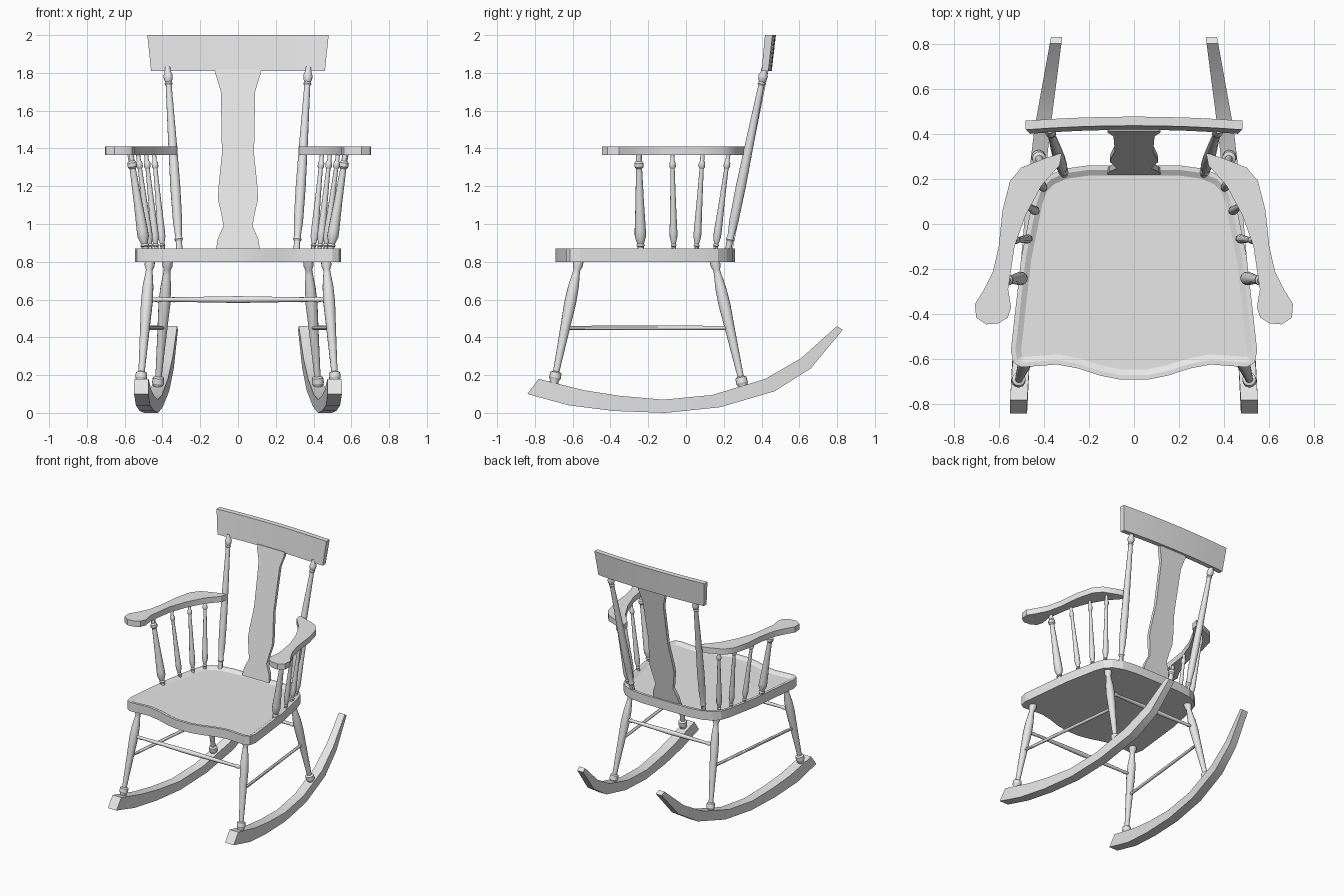
import bpy, bmesh, math
from mathutils import Vector

cube = bpy.data.objects.get("Cube")
if cube:
    bpy.data.objects.remove(cube, do_unlink=True)

grey = bpy.data.materials.new("plain_grey")
grey.use_nodes = True
grey.diffuse_color = (0.8, 0.8, 0.8, 1)
grey.node_tree.nodes["Principled BSDF"].inputs["Base Color"].default_value = (0.8, 0.8, 0.8, 1)


def loft(name, rings, mirror=False, dish=False):
    """Skin a list of equal point rings, cap both ends, optionally mirror in x."""
    bm = bmesh.new()
    loops = [[bm.verts.new(p) for p in ring] for ring in rings]
    n = len(loops[0])
    for a, b in zip(loops, loops[1:]):
        for i in range(n):
            j = (i + 1) % n
            bm.faces.new((a[i], a[j], b[j], b[i]))
    bm.faces.new(loops[0][::-1])
    top = bm.faces.new(loops[-1])
    bmesh.ops.recalc_face_normals(bm, faces=bm.faces)
    if dish:
        bmesh.ops.inset_region(bm, faces=[top], thickness=0.02, use_even_offset=True)
        bmesh.ops.inset_region(bm, faces=[top], thickness=0.025, depth=-0.015, use_even_offset=True)
    mesh = bpy.data.meshes.new(name)
    bm.to_mesh(mesh)
    bm.free()
    mesh.materials.append(grey)
    obj = bpy.data.objects.new(name, mesh)
    bpy.context.collection.objects.link(obj)
    if mirror:
        obj.modifiers.new("mirror", 'MIRROR')
    bpy.ops.object.select_all(action='DESELECT')
    obj.select_set(True)
    bpy.context.view_layer.objects.active = obj
    bpy.ops.object.shade_smooth_by_angle(angle=math.radians(30 if dish is False else 15))
    return obj


def turned(name, start, end, profile, mirror=False, scale=1.0, sides=12):
    """Lathe-turned rod: profile is (fraction along, radius)."""
    start, end = Vector(start), Vector(end)
    axis = end - start
    turn = axis.to_track_quat('Z', 'Y')
    rings = []
    for t, r in profile:
        ring = []
        for i in range(sides):
            a = math.tau * i / sides
            ring.append(start + axis * t + turn @ Vector((math.cos(a), math.sin(a), 0)) * r * scale)
        rings.append(ring)
    return loft(name, rings, mirror)


def slab(name, outline, z0, z1, **kw):
    return loft(name, [[(x, y, z) for x, y in outline] for z in (z0, z1)], **kw)


def mix(table, v):
    """Piecewise linear lookup."""
    for (a, fa), (b, fb) in zip(table, table[1:]):
        if v <= b:
            return fa + (fb - fa) * (v - a) / (b - a)
    return table[-1][1]


# Rockers: top and bottom edge stations (y, z), toeing in towards the back
rocker_top = [(-.78, .18), (-.54, .12), (-.35, .09), (-.12, .07), (.14, .095), (.42, .18), (.61, .29), (.80, .46)]
rocker_bottom = [(-.84, .10), (-.62, .04), (-.38, .01), (-.11, 0), (.18, .03), (.47, .115), (.66, .235), (.83, .44)]
centre = [(-.84, .512), (-.7, .51), (.3, .425), (.83, .343)]
half = [(-.84, .038), (.4, .036), (.83, .025)]
rings = []
for t, b in zip(rocker_top, rocker_bottom):
    ring = []
    for (y, z), s in ((t, -1), (t, 1), (b, 1), (b, -1)):
        ring.append((mix(centre, y) + s * mix(half, y), y, z))
    rings.append(ring)
loft("rocker", rings, mirror=True)

# Legs
leg = [(0, .018), (.02, .027), (.06, .027), (.09, .018), (.12, .02), (.22, .029), (.34, .032),
       (.5, .027), (.72, .021), (.87, .017), (.88, .03), (.92, .032), (.94, .024), (1, .024)]
turned("front_leg", (.465, -.565, .82), (.517, -.705, .13), leg, mirror=True)
turned("back_leg", (.37, .148, .82), (.428, .31, .1), leg, mirror=True)

# Stretchers
rod = [(0, .01), (.04, .011), (.06, .015), (.08, .011), (.5, .018), (.92, .011), (.94, .015), (.96, .011), (1, .01)]
turned("front_stretcher", (-.48, -.61, .6), (.48, -.61, .6), rod)
turned("back_stretcher", (-.385, .198, .6), (.385, .198, .6), rod)
turned("side_stretcher", (.493, -.64, .45), (.4, .23, .45), [(0, .011), (.5, .012), (1, .011)], mirror=True)

# Dished seat with a wavy front edge
side = [(.06, -.69), (.15, -.672), (.25, -.64), (.34, -.623), (.5, -.635), (.535, -.615), (.546, -.56),
        (.5, -.15), (.45, .1), (.425, .17), (.38, .215), (.31, .245), (.2, .26)]
slab("seat", side + [(-x, y) for x, y in reversed(side)], .8, .87, dish=True)

# Arms
arm = [(.32, .315), (.4, .29), (.5, .25), (.55, .19), (.583, .06), (.6, -.1), (.625, -.21), (.665, -.29),
       (.705, -.355), (.7, -.415), (.655, -.445), (.6, -.44), (.56, -.415), (.545, -.37), (.558, -.29),
       (.53, -.1), (.48, .04), (.41, .17), (.33, .26)]
slab("arm", arm, 1.365, 1.41, mirror=True)

# Arm spindles, the front one stouter
spindle = [(0, .014), (.04, .014), (.05, .019), (.07, .014), (.14, .024), (.2, .024), (.5, .018),
           (.84, .013), (.86, .02), (.9, .02), (.92, .013), (1, .013)]
feet = [(.49, -.24), (.462, -.065), (.432, .055), (.398, .155)]
heads = [(.57, -.25), (.53, -.072), (.487, .088), (.445, .225)]
for i, (f, h) in enumerate(zip(feet, heads)):
    turned(f"arm_spindle_{i + 1}", (*f, .86), (*h, 1.375), spindle, mirror=True, scale=1.25 if i == 0 else .85)

# Back posts
post = [(0, .017), (.05, .017), (.06, .023), (.08, .018), (.16, .025), (.35, .027), (.6, .023), (.9, .016),
        (.91, .022), (.92, .017), (.935, .024), (.955, .025), (.975, .017), (1, .017)]
turned("back_post", (.31, .222, .86), (.373, .418, 1.83), post, mirror=True)

# Shaped splat
widths = [(.86, .117), (.92, .108), (.99, .077), (1.06, .09), (1.13, .106), (1.2, .103), (1.37, .085),
          (1.7, .091), (1.75, .105), (1.79, .118), (1.82, .118)]
rings = []
for z, w in widths:
    y = .235 + (z - .87) * .2
    rings.append([(-w, y - .013, z), (w, y - .013, z), (w, y + .013, z), (-w, y + .013, z)])
loft("back_splat", rings)

# Bowed top rail, flaring upwards
rings = []
for i in range(9):
    s = i / 4 - 1
    bow = .018 * (1 - s * s)
    rings.append([(s * .46, .4 + bow, 1.81), (s * .46, .436 + bow, 1.81),
                  (s * .48, .458 + bow, 2), (s * .48, .418 + bow, 2)])
loft("top_rail", rings)
